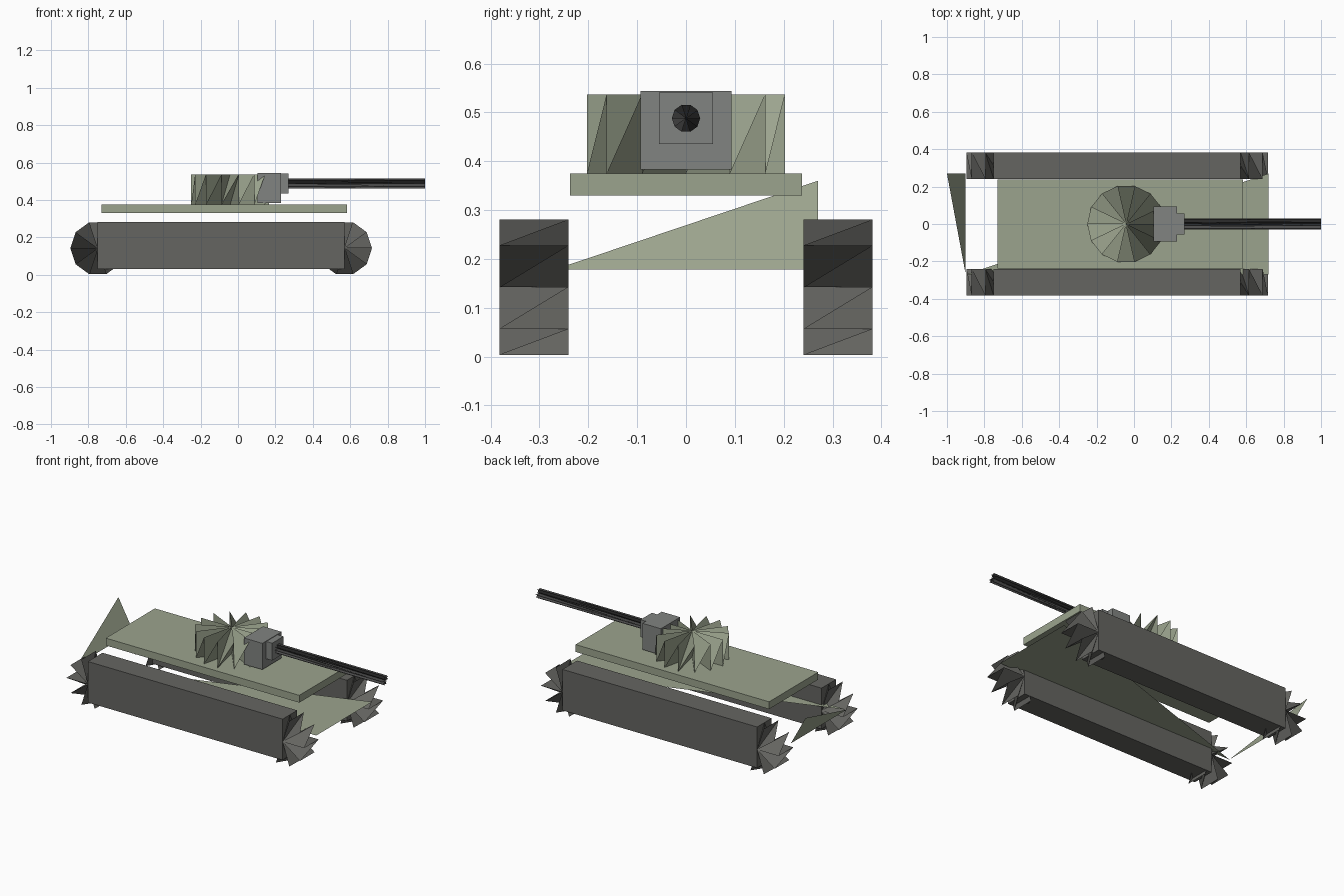
import bpy, bmesh, math
from mathutils import Vector

if "Cube" in bpy.data.objects:
    bpy.data.objects.remove(bpy.data.objects["Cube"])


def material(name, rgb):
    m = bpy.data.materials.new(name)
    m.diffuse_color = (*rgb, 1)
    m.use_nodes = True
    m.node_tree.nodes["Principled BSDF"].inputs["Base Color"].default_value = m.diffuse_color
    return m


GREEN = material("armour_green", (0.33, 0.37, 0.27))
DARK = material("track_dark", (0.13, 0.13, 0.12))
STEEL = material("gun_steel", (0.22, 0.23, 0.22))
BLACK = material("barrel_dark", (0.07, 0.07, 0.07))


def add_object(name, bm, mat):
    mesh = bpy.data.meshes.new(name)
    bm.to_mesh(mesh)
    bm.free()
    mesh.materials.append(mat)
    ob = bpy.data.objects.new(name, mesh)
    bpy.context.collection.objects.link(ob)
    return ob


def box(name, lo, hi, mat):
    lo, hi = Vector(lo), Vector(hi)
    bm = bmesh.new()
    bmesh.ops.create_cube(bm, size=1)
    for v in bm.verts:
        v.co = Vector(((v.co[i] + 0.5) * (hi[i] - lo[i]) + lo[i]) for i in range(3))
    return add_object(name, bm, mat)


def pleated_drum(name, start, end, u, w, radius, sides, mat):
    """Spiky drum: a zigzag rim between both ends, fanned to each end's centre."""
    start, end, u, w = map(Vector, (start, end, u, w))
    bm = bmesh.new()
    rim = []
    for i in range(sides):
        a = 2 * math.pi * i / sides
        offset = radius * (math.cos(a) * u + math.sin(a) * w)
        rim += [bm.verts.new(end + offset), bm.verts.new(start + offset)]
    hubs = [bm.verts.new(end), bm.verts.new(start)]
    for i, v in enumerate(rim):
        nxt = rim[(i + 1) % len(rim)]
        bm.faces.new((hubs[0], v, nxt))
        bm.faces.new((hubs[1], nxt, v))
    return add_object(name, bm, mat)


X, Y, Z = (1, 0, 0), (0, 1, 0), (0, 0, 1)

# Tracks with a pleated wheel at each end
for side, y0, y1 in (("right", -0.382, -0.241), ("left", 0.241, 0.382)):
    box(f"{side}_track", (-0.75, y0, 0.03), (0.57, y1, 0.281), DARK)
    for end, x in (("rear", -0.75), ("front", 0.57)):
        pleated_drum(f"{side}_{end}_wheel", (x, y0, 0.142), (x, y1, 0.142),
                     X, Z, 0.146, 10, DARK)

# Open hull plates: belly and tail
bm = bmesh.new()
rear_r, rear_l, front_r, front_l, tail = [bm.verts.new(p) for p in (
    (-0.9, -0.27, 0.178), (-0.9, 0.27, 0.178), (0.72, -0.27, 0.178),
    (0.72, 0.27, 0.178), (-1.0, 0.27, 0.36))]
bm.faces.new((rear_r, front_l, front_r))
bm.faces.new((rear_r, rear_l, tail))
add_object("hull_plates", bm, GREEN)

# Deck
box("deck", (-0.73, -0.238, 0.33), (0.582, 0.238, 0.375), GREEN)

# Turret
pleated_drum("turret", (-0.042, 0, 0.375), (-0.042, 0, 0.537), X, Y, 0.208, 14, GREEN)

# Gun mount, collar and barrel
box("gun_mount", (0.105, -0.093, 0.383), (0.23, 0.093, 0.544), STEEL)
box("gun_collar", (0.23, -0.055, 0.435), (0.27, 0.055, 0.541), STEEL)
pleated_drum("barrel", (0.25, 0, 0.488), (1.0, 0, 0.488), Y, Z, 0.029, 10, BLACK)
